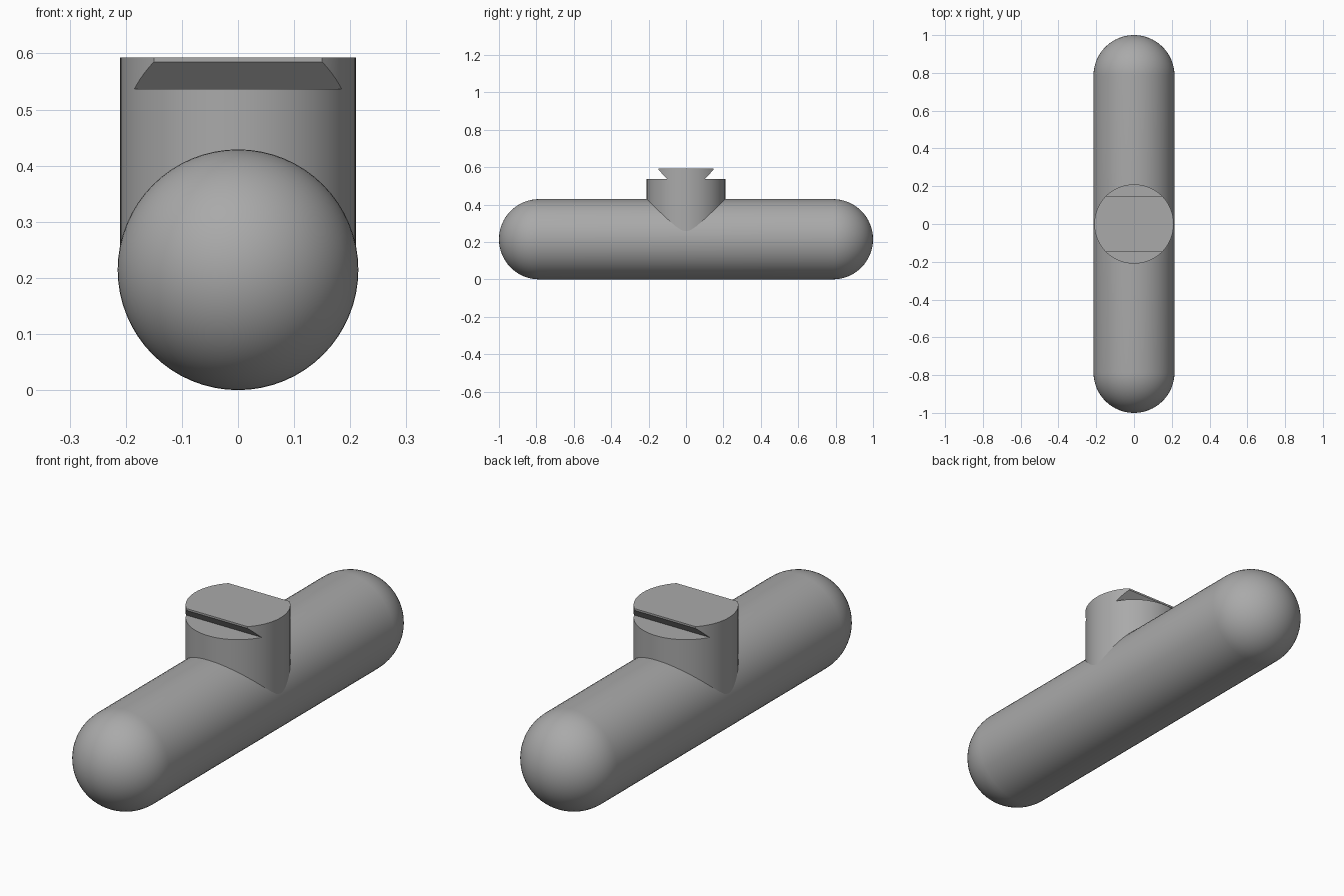
import bpy, bmesh
from math import sin, cos, pi, radians
from mathutils import Matrix

RADIUS = 0.2145      # rounded bar radius
POST_RADIUS = 0.21
POST_TOP = 0.593

cube = bpy.data.objects.get("Cube")
if cube:
    bpy.data.objects.remove(cube, do_unlink=True)

grey = bpy.data.materials.new("plain grey")
grey.use_nodes = True
colour = (0.4, 0.4, 0.4, 1)
grey.diffuse_color = colour
grey.node_tree.nodes["Principled BSDF"].inputs["Base Color"].default_value = colour


def make_object(name, bm):
    bmesh.ops.recalc_face_normals(bm, faces=bm.faces)
    mesh = bpy.data.meshes.new(name)
    bm.to_mesh(mesh)
    bm.free()
    mesh.materials.append(grey)
    obj = bpy.data.objects.new(name, mesh)
    bpy.context.collection.objects.link(obj)
    return obj


def smooth(obj):
    bpy.ops.object.select_all(action="DESELECT")
    obj.select_set(True)
    bpy.context.view_layer.objects.active = obj
    bpy.ops.object.shade_smooth_by_angle(angle=radians(30))


# Long bar with hemispherical ends, lathed around the y axis
bm = bmesh.new()
steps = 16
shoulder = 1 - RADIUS
arc = [(RADIUS * sin(i / steps * pi / 2), shoulder + RADIUS * cos(i / steps * pi / 2))
       for i in range(steps + 1)]
outline = arc + [(r, -y) for r, y in reversed(arc)]
verts = [bm.verts.new((r, y, RADIUS)) for r, y in outline]
edges = [bm.edges.new(pair) for pair in zip(verts, verts[1:])]
bmesh.ops.spin(bm, geom=verts + edges, cent=(0, 0, RADIUS), axis=(0, 1, 0),
               angle=2 * pi, steps=64)
bmesh.ops.remove_doubles(bm, verts=bm.verts, dist=0.0001)
smooth(make_object("rounded_bar", bm))

# Round post rising from the middle of the bar
bm = bmesh.new()
height = POST_TOP - RADIUS
bmesh.ops.create_cone(bm, cap_ends=True, segments=96, radius1=POST_RADIUS,
                      radius2=POST_RADIUS, depth=height,
                      matrix=Matrix.Translation((0, 0, RADIUS + height / 2)))
post = make_object("dovetail_post", bm)

# Undercut on both sides of the post head, leaving a dovetail
for side in (-1, 1):
    bm = bmesh.new()
    section = [(0.1, 0.537), (0.147, 0.585), (0.147, 0.7), (0.4, 0.7), (0.4, 0.537)]
    face = bm.faces.new([bm.verts.new((-0.4, side * y, z)) for y, z in section])
    extruded = bmesh.ops.extrude_face_region(bm, geom=[face])["geom"]
    bmesh.ops.translate(bm, vec=(0.8, 0, 0),
                        verts=[v for v in extruded if isinstance(v, bmesh.types.BMVert)])
    cutter = make_object("undercut_cutter", bm)
    cut = post.modifiers.new("undercut", "BOOLEAN")
    cut.operation = "DIFFERENCE"
    cut.solver = "EXACT"
    cut.object = cutter
    bpy.ops.object.select_all(action="DESELECT")
    bpy.context.view_layer.objects.active = post
    post.select_set(True)
    bpy.ops.object.modifier_apply(modifier=cut.name)
    bpy.data.objects.remove(cutter, do_unlink=True)
smooth(post)
